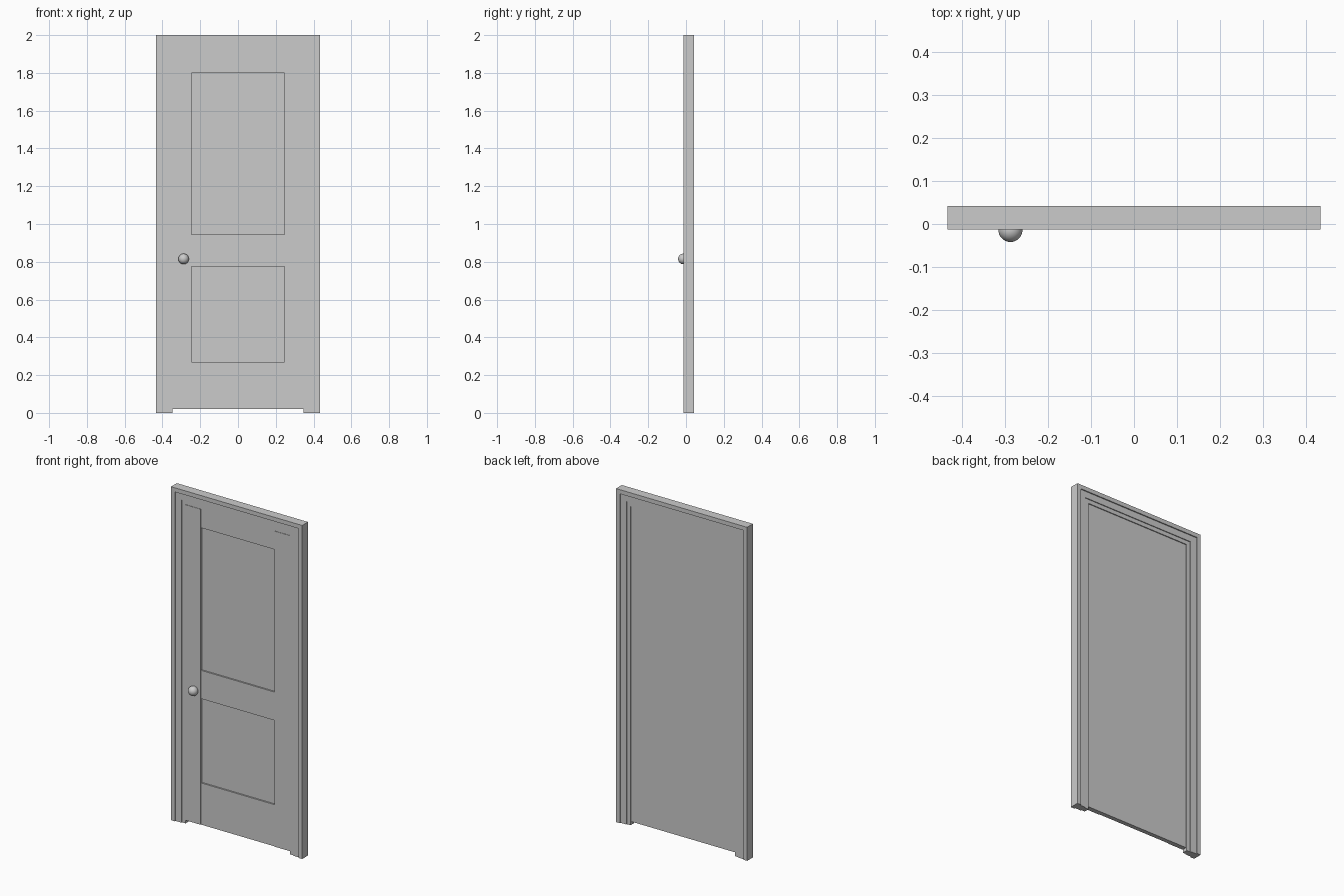
import bpy, bmesh
from mathutils import Matrix

if "Cube" in bpy.data.objects:
    bpy.data.objects.remove(bpy.data.objects["Cube"])


def finish(bm, name):
    bmesh.ops.recalc_face_normals(bm, faces=bm.faces)
    mesh = bpy.data.meshes.new(name)
    bm.to_mesh(mesh)
    bm.free()
    obj = bpy.data.objects.new(name, mesh)
    bpy.context.collection.objects.link(obj)
    return obj


def box(name, x0, x1, y0, y1, z0, z1):
    bm = bmesh.new()
    size = Matrix.Diagonal((x1 - x0, y1 - y0, z1 - z0, 1))
    centre = Matrix.Translation(((x0 + x1) / 2, (y0 + y1) / 2, (z0 + z1) / 2))
    bmesh.ops.create_cube(bm, size=1, matrix=centre @ size)
    return finish(bm, name)


HALF, TOP, MID_Y = 0.435, 2.0, 0.0145

# Door frame: stepped moulding swept up, across and down with mitred corners
# each pair is (distance in from the outer edge, half depth)
steps = [(0, 0.0275), (0.025, 0.0275), (0.025, 0.021),
         (0.064, 0.021), (0.064, 0.016), (0.088, 0.016)]
profile = [(w, MID_Y - d) for w, d in steps] + [(w, MID_Y + d) for w, d in reversed(steps)]
bm = bmesh.new()
rings = []
for side, at_top in ((-1, 0), (-1, 1), (1, 1), (1, 0)):
    rings.append([bm.verts.new((side * (HALF - w), y, (TOP - w) * at_top)) for w, y in profile])
n = len(profile)
for a, b in zip(rings, rings[1:]):
    for i in range(n):
        j = (i + 1) % n
        bm.faces.new((a[i], a[j], b[j], b[i]))
bm.faces.new(rings[0])
bm.faces.new(rings[-1])
finish(bm, "door_frame")

# Door leaf: backing slab that shows as the recessed panels
EDGE, STILE, BACK = 0.347, 0.245, 0.025
z_bottom, z_top = 0.02, 1.912
box("door_panel_slab", -EDGE, EDGE, 0.008, BACK, z_bottom, z_top)

# Stiles stand slightly proud of the rails
for side, name in ((-1, "left_stile"), (1, "right_stile")):
    x0, x1 = sorted((side * STILE, side * EDGE))
    box(name, x0, x1, -0.004, 0.009, z_bottom, z_top)

# Rails above, between and below the two panels
for name, z0, z1 in (("bottom_rail", z_bottom, 0.27),
                     ("lock_rail", 0.775, 0.945),
                     ("top_rail", 1.80, z_top)):
    box(name, -STILE, STILE, -0.001, 0.009, z0, z1)

# Round knob half sunk into the stile
bpy.ops.mesh.primitive_uv_sphere_add(segments=32, ring_count=16, radius=0.028,
                                     location=(-0.288, -0.014, 0.815))
knob = bpy.context.object
knob.name = "door_knob"
bpy.ops.object.shade_smooth()
